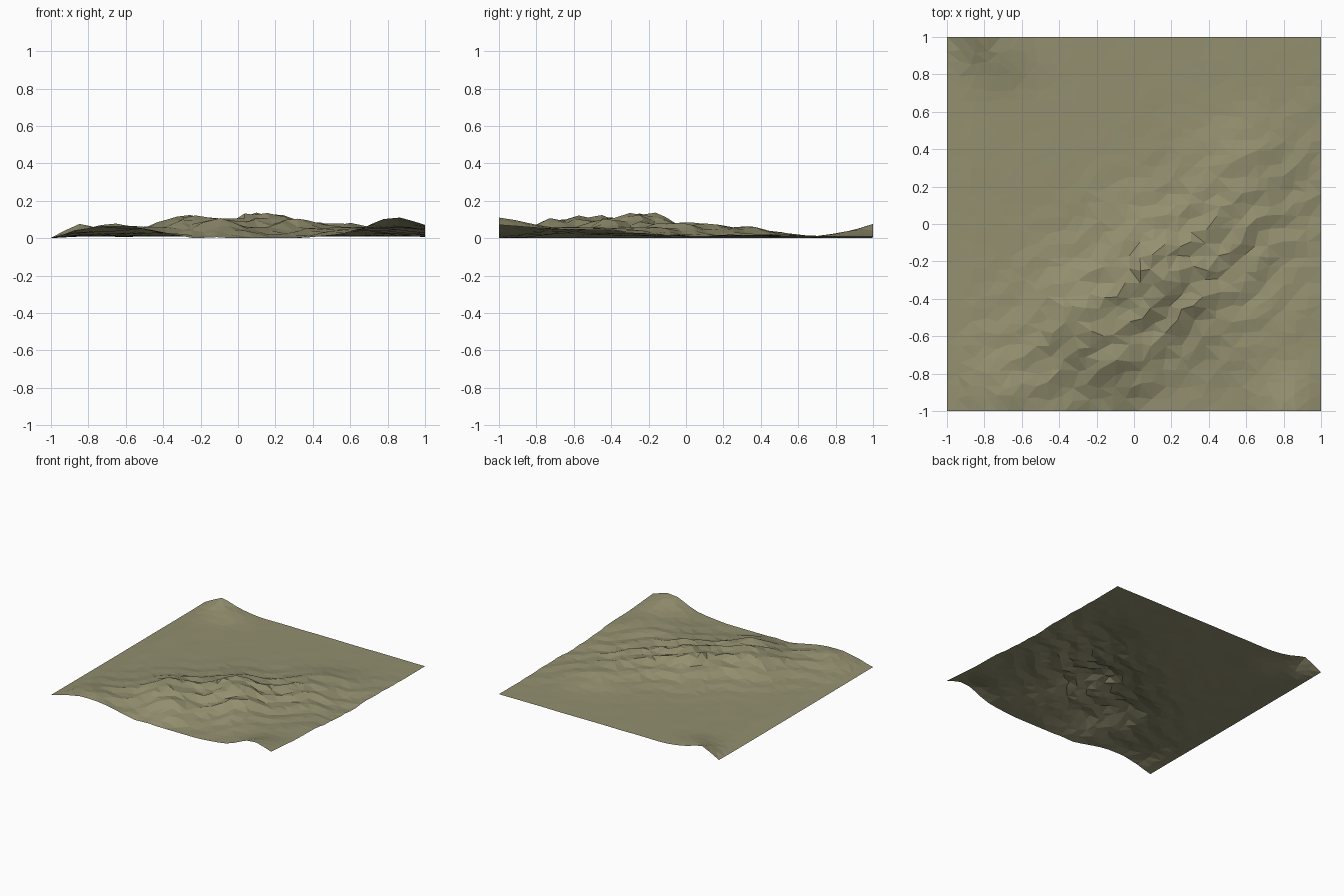
import bpy, bmesh, math, random
from mathutils import Vector, noise

if "Cube" in bpy.data.objects:
    bpy.data.objects.remove(bpy.data.objects["Cube"])

random.seed(4)
N = 29
A = math.radians(35)

# rounded hills: x, y, height, radius
HILLS = [
    (0.10, -0.17, 0.018, 0.09), (-0.27, -0.53, 0.022, 0.10),
    (-0.05, -0.76, 0.045, 0.13), (0.25, -0.38, 0.012, 0.12),
    (0.60, 0.36, 0.036, 0.14), (0.50, 0.05, 0.018, 0.18),
    (-0.86, 1.03, 0.064, 0.10), (-0.70, 0.90, 0.024, 0.10),
    (-0.64, -1.0, 0.038, 0.14), (-0.82, -0.88, 0.015, 0.15),
    (0.86, -1.02, 0.088, 0.14), (0.90, -0.65, 0.035, 0.25),
    (0.60, -0.45, 0.025, 0.25), (0.0, -1.02, -0.025, 0.22),
]


def bell(d, s):
    return math.exp(-0.5 * (d / s) ** 2)


def height(x, y):
    # u runs along the ridges, v across them
    u = x * math.cos(A) + y * math.sin(A)
    v = -x * math.sin(A) + y * math.cos(A)
    env = bell(u + 0.24, 0.50) * bell(v + 0.29, 0.22)
    wide = bell(u + 0.05, 0.65) * bell(v + 0.35, 0.30)
    hump = math.cos(2 * math.pi * u / 0.54)
    ripple = math.cos(2 * math.pi * (v + 0.22 - 0.035 * hump) / 0.175)
    z = 0.010 + env * 0.092 + wide * (0.017 * ripple + 0.014 * hump)
    z += sum(h * bell(math.hypot(x - cx, y - cy), r) for cx, cy, h, r in HILLS)
    rough = noise.noise(Vector((x * 6, y * 6, 2.7)))
    z += rough * (0.002 + 0.10 * max(z - 0.01, 0))
    # the left edge sinks to the ground
    return max(0.002, z) * min(1, 0.1 + (x + 1) / 0.14)


# terrain sheet: a jittered grid lifted by the height function
bm = bmesh.new()
bmesh.ops.create_grid(bm, x_segments=N, y_segments=N, size=1)
j = 0.25 * 2 / N
for vert in bm.verts:
    c = vert.co
    if abs(c.x) < 0.999:
        c.x += random.uniform(-j, j)
    if abs(c.y) < 0.999:
        c.y += random.uniform(-j, j)
    c.z = height(c.x, c.y)
low = min(v.co.z for v in bm.verts)
for vert in bm.verts:
    vert.co.z -= low
bmesh.ops.triangulate(bm, faces=bm.faces[:], quad_method='SHORT_EDGE')
mesh = bpy.data.meshes.new("terrain")
bm.to_mesh(mesh)
bm.free()
terrain = bpy.data.objects.new("terrain", mesh)
bpy.context.collection.objects.link(terrain)

# dry grass colour
mat = bpy.data.materials.new("dry_grass")
mat.diffuse_color = (0.29, 0.275, 0.16, 1)
mat.use_nodes = True
mat.node_tree.nodes["Principled BSDF"].inputs["Base Color"].default_value = mat.diffuse_color
mesh.materials.append(mat)
